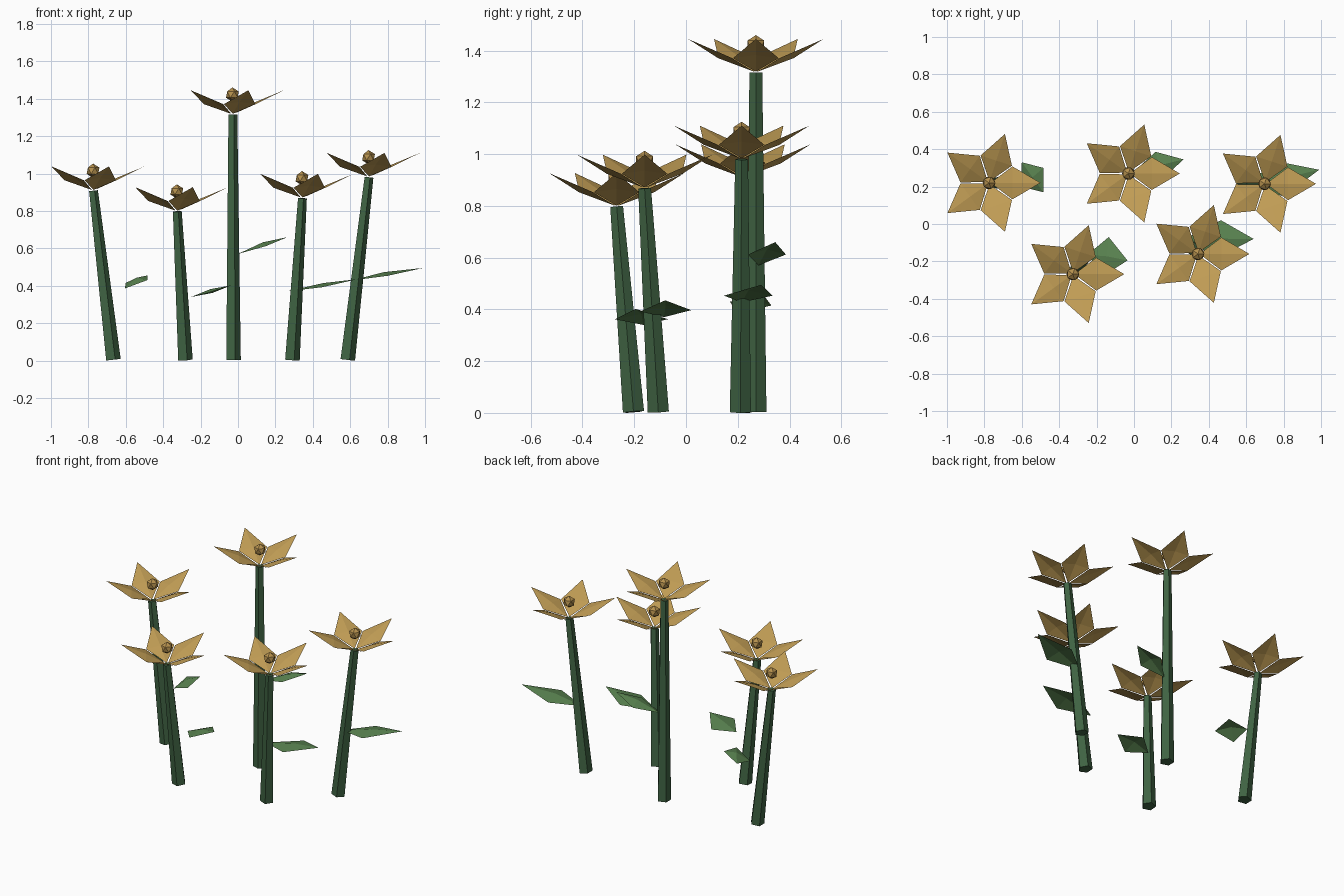
import bpy, bmesh, math
from mathutils import Vector, Matrix

if "Cube" in bpy.data.objects:
    bpy.data.objects.remove(bpy.data.objects["Cube"])


def material(name, rgb):
    m = bpy.data.materials.new(name)
    m.diffuse_color = (*rgb, 1)
    m.use_nodes = True
    m.node_tree.nodes["Principled BSDF"].inputs["Base Color"].default_value = m.diffuse_color
    return m


PETAL = material("golden_tan", (0.53, 0.335, 0.09))
CENTRE = material("dark_tan", (0.46, 0.28, 0.075))
LEAF = material("leaf_green", (0.10, 0.225, 0.08))
STEM = material("stem_green", (0.05, 0.125, 0.056))


def make(name, bm, mat):
    mesh = bpy.data.meshes.new(name)
    bm.to_mesh(mesh)
    bm.free()
    mesh.materials.append(mat)
    ob = bpy.data.objects.new(name, mesh)
    bpy.context.collection.objects.link(ob)


def add_kite(bm, base, right, tip, left, ridge):
    """Four-cornered blade with a raised centre point, creased along its length."""
    base, right, tip, left = (Vector(p) for p in (base, right, tip, left))
    mid = (left + right) / 2 + Vector((0, 0, ridge))
    b, r, t, l, m = (bm.verts.new(p) for p in (base, right, tip, left, mid))
    for tri in ((b, r, m), (r, t, m), (t, l, m), (l, b, m)):
        bm.faces.new(tri)


def stem(name, foot, top, r0=0.043, r1=0.026, sides=5):
    bm = bmesh.new()
    foot, top = Vector(foot), Vector(top)
    turn = Vector((0, 0, 1)).rotation_difference(top - foot).to_matrix()
    rings = []
    for c, r in ((foot, r0), (top, r1)):
        rings.append([bm.verts.new(c + turn @ Vector((r * math.cos(a), r * math.sin(a), 0)))
                      for a in (math.tau * i / sides for i in range(sides))])
    for i in range(sides):
        j = (i + 1) % sides
        bm.faces.new((rings[0][i], rings[0][j], rings[1][j], rings[1][i]))
    bm.faces.new(rings[0][::-1])
    bm.faces.new(rings[1])
    make(name, bm, STEM)


def blossom(name, top):
    # five creased petals rising outwards
    bm = bmesh.new()
    for i in range(5):
        rot = Matrix.Rotation(math.tau * i / 5, 3, 'Z')
        pts = [Vector(top) + rot @ Vector(p) for p in
               ((0.008, 0, 0.004), (0.125, -0.088, 0.056),
                (0.275, 0, 0.13), (0.125, 0.088, 0.056))]
        add_kite(bm, *pts, 0.012)
    make(name + "_petals", bm, PETAL)
    # faceted ball in the middle
    bm = bmesh.new()
    bmesh.ops.create_icosphere(bm, subdivisions=1, radius=0.038,
                               matrix=Matrix.Translation(Vector(top) + Vector((0, 0, 0.107))))
    make(name + "_centre", bm, CENTRE)


# foot x, y; stem top; leaf corners: base, right, tip, left
FLOWERS = [
    ((-0.67, 0.22), (-0.775, 0.22, 0.908),
     ((-0.605, 0.20, 0.385), (-0.485, 0.17, 0.43), (-0.485, 0.30, 0.455), (-0.60, 0.33, 0.415))),
    ((-0.285, -0.203), (-0.327, -0.268, 0.797),
     ((-0.25, -0.165, 0.34), (-0.16, -0.275, 0.362), (-0.035, -0.195, 0.402), (-0.135, -0.07, 0.362))),
    ((-0.028, 0.27), (-0.03, 0.27, 1.315),
     ((0.0, 0.28, 0.57), (0.15, 0.24, 0.612), (0.265, 0.345, 0.66), (0.115, 0.386, 0.612))),
    ((0.287, -0.107), (0.342, -0.16, 0.868),
     ((0.262, -0.085, 0.37), (0.45, -0.177, 0.392), (0.64, -0.08, 0.435), (0.465, 0.02, 0.397))),
    ((0.583, 0.21), (0.698, 0.215, 0.98),
     ((0.60, 0.215, 0.427), (0.80, 0.147, 0.453), (0.99, 0.29, 0.495), (0.765, 0.335, 0.453))),
]

for n, (foot, top, leaf) in enumerate(FLOWERS, 1):
    stem(f"stem_{n}", (*foot, 0.004), top)
    blossom(f"flower_{n}", top)
    bm = bmesh.new()
    add_kite(bm, *leaf, 0.02)
    make(f"leaf_{n}", bm, LEAF)
